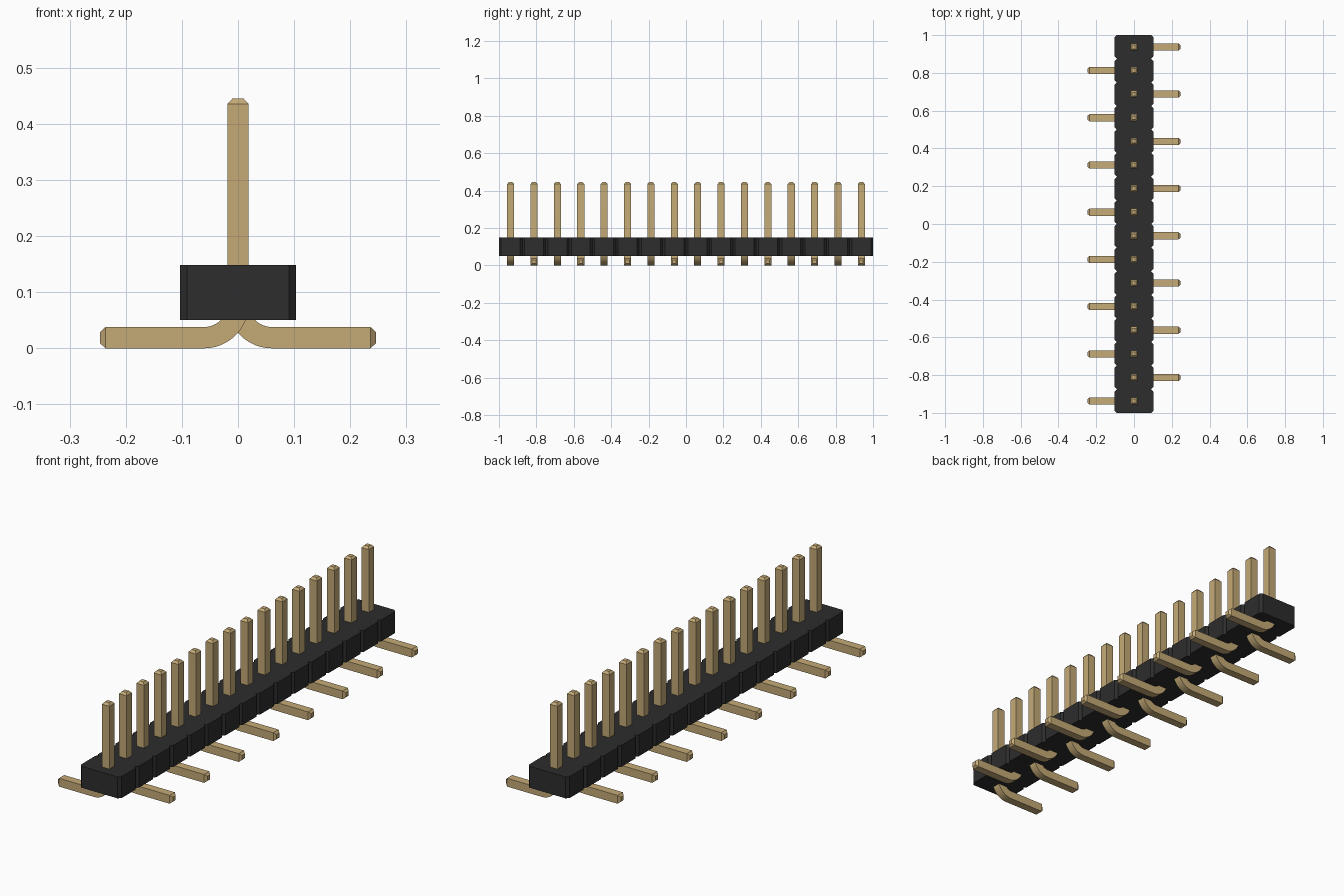
import bpy, bmesh, math
from mathutils import Vector

COUNT, PITCH = 16, 0.125
HALF = 0.019            # half width of a square pin
BODY_X, BODY_LOW, BODY_TOP = 0.103, 0.05, 0.148
CUT = 0.012             # corner chamfer of each body cell

cube = bpy.data.objects.get("Cube")
if cube:
    bpy.data.objects.remove(cube, do_unlink=True)


def make_material(name, rgb):
    mat = bpy.data.materials.new(name)
    mat.use_nodes = True
    mat.diffuse_color = (*rgb, 1)
    node = mat.node_tree.nodes["Principled BSDF"]
    node.inputs["Base Color"].default_value = (*rgb, 1)
    node.inputs["Roughness"].default_value = 0.6
    return mat


def make_object(name, bm, mat):
    bmesh.ops.recalc_face_normals(bm, faces=bm.faces)
    mesh = bpy.data.meshes.new(name)
    bm.to_mesh(mesh)
    bm.free()
    mesh.materials.append(mat)
    obj = bpy.data.objects.new(name, mesh)
    bpy.context.collection.objects.link(obj)
    return obj


black = make_material("black plastic", (0.026, 0.026, 0.026))
gold = make_material("gold metal", (0.56, 0.405, 0.185))

# Housing: one outline with a V notch between neighbouring cells, extruded upward
side = []
for i in range(COUNT):
    start = -1 + i * PITCH
    if i == 0:
        side.append((BODY_X - CUT, start))
    side += [(BODY_X, start + CUT), (BODY_X, start + PITCH - CUT),
             (BODY_X - CUT, start + PITCH)]
outline = side + [(-x, y) for x, y in reversed(side)]
bm = bmesh.new()
base = bm.faces.new([bm.verts.new((x, y, BODY_LOW)) for x, y in outline])
top = bmesh.ops.extrude_face_region(bm, geom=[base], use_keep_orig=True)
bmesh.ops.translate(bm, vec=(0, 0, BODY_TOP - BODY_LOW),
                    verts=[v for v in top["geom"] if isinstance(v, bmesh.types.BMVert)])
make_object("housing", bm, black)


def pin_sections():
    """Centre, sideways direction and half size of each square section, foot to tip."""
    radius, tip = 0.06, 0.01
    across = Vector((0, 0, 1))
    sections = [(Vector((0.246, 0, HALF)), across, tip),
                (Vector((0.236, 0, HALF)), across, HALF)]
    centre = Vector((radius, 0, HALF + radius))
    for k in range(13):
        a = math.radians(90) * k / 12
        inward = Vector((math.sin(a), 0, math.cos(a)))
        sections.append((centre - inward * radius, inward, HALF))
    across = Vector((1, 0, 0))
    sections += [(Vector((0, 0, 0.435)), across, HALF),
                 (Vector((0, 0, 0.445)), across, tip)]
    return sections


def pin_mesh():
    bm = bmesh.new()
    rings = []
    for centre, across, half in pin_sections():
        depth = Vector((0, 1, 0))
        rings.append([bm.verts.new(centre + (across * u + depth * v) * half)
                      for u, v in ((-1, -1), (1, -1), (1, 1), (-1, 1))])
    for low, high in zip(rings, rings[1:]):
        for k in range(4):
            n = (k + 1) % 4
            bm.faces.new((low[k], low[n], high[n], high[k]))
    bm.faces.new(rings[0])
    bm.faces.new(rings[-1])
    return bm


# Pins: bent feet alternate between the two sides
first = make_object("pin_1", pin_mesh(), gold)
bpy.context.view_layer.objects.active = first
first.select_set(True)
bpy.ops.object.shade_smooth_by_angle(angle=math.radians(20))
for i in range(COUNT):
    pin = first if i == 0 else first.copy()
    if i:
        pin.name = f"pin_{i + 1}"
        bpy.context.collection.objects.link(pin)
    pin.location.y = (i + 0.5) * PITCH - 1
    pin.rotation_euler.z = math.pi if i % 2 == 0 else 0
